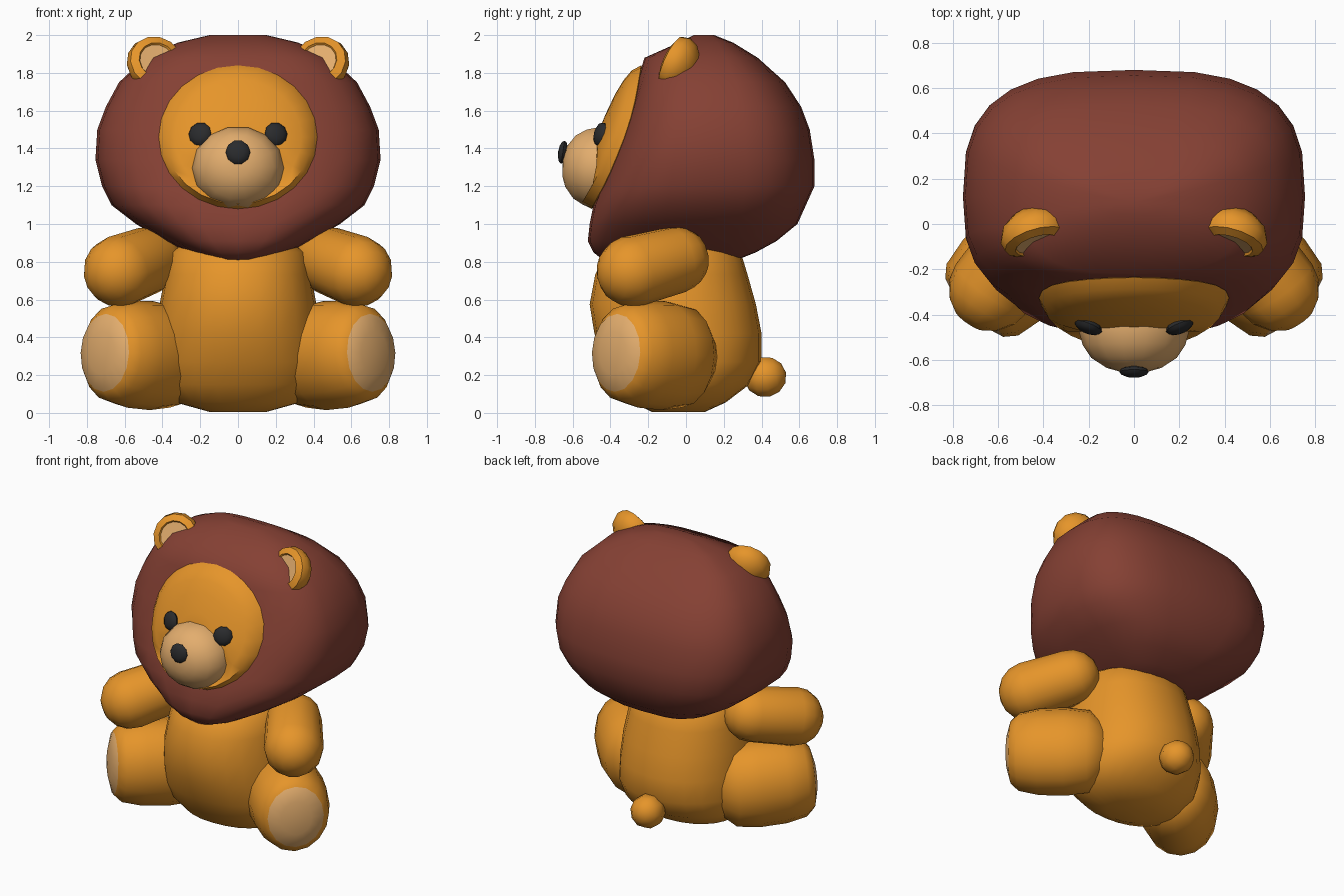
import bpy, bmesh, math
from mathutils import Vector

if "Cube" in bpy.data.objects:
    bpy.data.objects.remove(bpy.data.objects["Cube"])


def material(name, rgb):
    m = bpy.data.materials.new(name)
    m.diffuse_color = (*rgb, 1)
    m.use_nodes = True
    m.node_tree.nodes["Principled BSDF"].inputs["Base Color"].default_value = m.diffuse_color
    return m


ORANGE = material("orange plush", (0.79, 0.30, 0.023))
BROWN = material("brown mane", (0.235, 0.052, 0.034))
TAN = material("tan plush", (0.77, 0.42, 0.155))
BLACK = material("black", (0.023, 0.024, 0.026))


def skin(name, rings, mats, bands=()):
    """Bridge rings of points (a one-point ring is a pole); bands get material 1."""
    bm = bmesh.new()
    rows = [[bm.verts.new(p) for p in r] for r in rings]
    for k, (a, b) in enumerate(zip(rows, rows[1:])):
        n = max(len(a), len(b))
        for i in range(n):
            j = (i + 1) % n
            if len(a) == 1:
                f = bm.faces.new((a[0], b[i], b[j]))
            elif len(b) == 1:
                f = bm.faces.new((a[i], a[j], b[0]))
            else:
                f = bm.faces.new((a[i], a[j], b[j], b[i]))
            f.smooth = True
            f.material_index = 1 if k in bands else 0
    bmesh.ops.recalc_face_normals(bm, faces=bm.faces)
    me = bpy.data.meshes.new(name)
    bm.to_mesh(me)
    bm.free()
    me.set_sharp_from_angle(angle=math.radians(50))
    for m in mats:
        me.materials.append(m)
    ob = bpy.data.objects.new(name, me)
    bpy.context.collection.objects.link(ob)
    return ob


def loft(name, sections, yc, p, mat, n=24):
    """Stack of super-ellipses: z, half width, front y, back y."""
    rings = []
    for z, w, f, b in sections:
        ring = []
        for i in range(n):
            a = math.tau * i / n
            c, s = math.cos(a), math.sin(a)
            x = math.copysign(abs(c) ** (2 / p), c) * w
            d = abs(s) ** (2 / p)
            ring.append((x, yc + d * ((b - yc) if s > 0 else (f - yc)), z))
        rings.append(ring)
    lo, hi = sections[0], sections[-1]
    rings = [[(0, (lo[2] + lo[3]) / 2, lo[0])]] + rings + [[(0, (hi[2] + hi[3]) / 2, hi[0])]]
    return skin(name, rings, [mat])


def lathe(name, profile, loc, axis, mats, bands=(), n=14, scale=(1, 1)):
    """Turn (radius, distance along axis) points round an axis."""
    q = Vector(axis).to_track_quat('Z', 'Y')
    rings = []
    for r, t in profile:
        m = n if r > 1e-5 else 1
        rings.append([Vector(loc) + q @ Vector((r * scale[0] * math.cos(math.tau * i / n),
                                                r * scale[1] * math.sin(math.tau * i / n), t))
                      for i in range(m)])
    return skin(name, rings, mats, bands)


def arc(r, t0, a0, a1, steps, depth=None):
    d = r if depth is None else depth
    return [(max(0, r * math.cos(a)), t0 + d * math.sin(a))
            for a in (math.radians(a0 + (a1 - a0) * i / steps) for i in range(steps + 1))]


# Mane: rounded hood with a slanted front
MANE = [(.81, .15, -.44, .27), (.85, .27, -.49, .37), (.91, .39, -.52, .48),
        (1.0, .54, -.51, .59), (1.1, .67, -.49, .635), (1.2, .72, -.45, .68),
        (1.34, .755, -.40, .68), (1.5, .745, -.34, .655), (1.62, .70, -.30, .61),
        (1.75, .63, -.26, .525), (1.88, .49, -.22, .38), (1.96, .32, -.04, .25),
        (2.0, .15, .04, .15)]
MY, MP = .12, 2.9
loft("mane", MANE, MY, MP, BROWN, 28)


def mane_front(x, z):
    for a, b in zip(MANE, MANE[1:]):
        if a[0] <= z <= b[0]:
            k = (z - a[0]) / (b[0] - a[0])
            w, f = a[1] + k * (b[1] - a[1]), a[2] + k * (b[2] - a[2])
            return MY + (f - MY) * max(0, 1 - abs(x / w) ** MP) ** (1 / MP)


# Face: oval bulge set on the mane front, fuller in the lower half
rings = [[(0, -.15, 1.46)]]
for r in (1, .93, .8, .6, .3, 0):
    ring = []
    for i in range(24 if r else 1):
        a = math.tau * i / 24
        x, z = .42 * r * math.cos(a), 1.46 + .38 * r * math.sin(a)
        power = .5 + .2 * min(0, math.sin(a))
        y = mane_front(x, z) - .115 * (1 - r * r) ** power - .004
        ring.append((x, max(y, -.475) if r < .9 else y, z))
    rings.append(ring)
skin("face", rings, [ORANGE])

# Muzzle and nose
lathe("muzzle", [(1, -.03), (1, .01), (.93, .07), (.78, .125), (.5, .17), (.25, .187), (0, .19)],
      (0, -.465, 1.297), (0, -1, .04), [TAN], scale=(.243, .22), n=14)
lathe("nose", arc(.065, 0, -90, 90, 6, .025), (0, -.652, 1.38), (0, -1, .15), [BLACK], n=10)

# Body
loft("body", [(.005, .15, -.18, .1), (.055, .33, -.28, .21), (.15, .42, -.36, .335),
              (.27, .44, -.43, .40), (.42, .43, -.485, .40), (.575, .415, -.51, .37),
              (.735, .385, -.48, .325), (.85, .36, -.42, .29), (.93, .25, -.3, .2)],
     -.05, 2.15, ORANGE)

# Tail
lathe("tail", arc(.112, 0, -90, 90, 6), (0, .42, .19), (0, 1, .2), [ORANGE], n=10)

for s, side in ((-1, "left"), (1, "right")):
    # Eye
    lathe(side + "_eye", arc(.065, 0, -90, 90, 6, .03), (s * .202, -.452, 1.475),
          (s * .4, -1, .25), [BLACK], n=10)
    # Ear with a tan inset
    lathe(side + "_ear", [(0, -.1), (.08, -.085), (.135, -.04), (.155, .01),
                          (.145, .05), (.102, .068), (.095, .058), (0, .055)],
          (s * .442, -.035, 1.84), (-s * .25, -.88, .4), [ORANGE, TAN], bands=(6,))
    # Arm: capsule that widens to the paw
    a, b = Vector((s * .47, -.055, .81)), Vector((s * .63, -.285, .75))
    length = (b - a).length
    lathe(side + "_arm", arc(.178, 0, -90, 0, 4) + arc(.19, length, 0, 90, 4),
          a, b - a, [ORANGE])
    # Leg with a tan foot pad
    lathe(side + "_leg", [(0, -.64), (.6, -.61), (.95, -.5), (1.02, -.35), (1, -.18),
                          (.9, -.05), (.73, 0), (.4, .025), (0, .035)],
          (s * .705, -.37, .318), (s, -1, .06), [ORANGE, TAN], bands=(6, 7),
          n=16, scale=(.248, .283))
